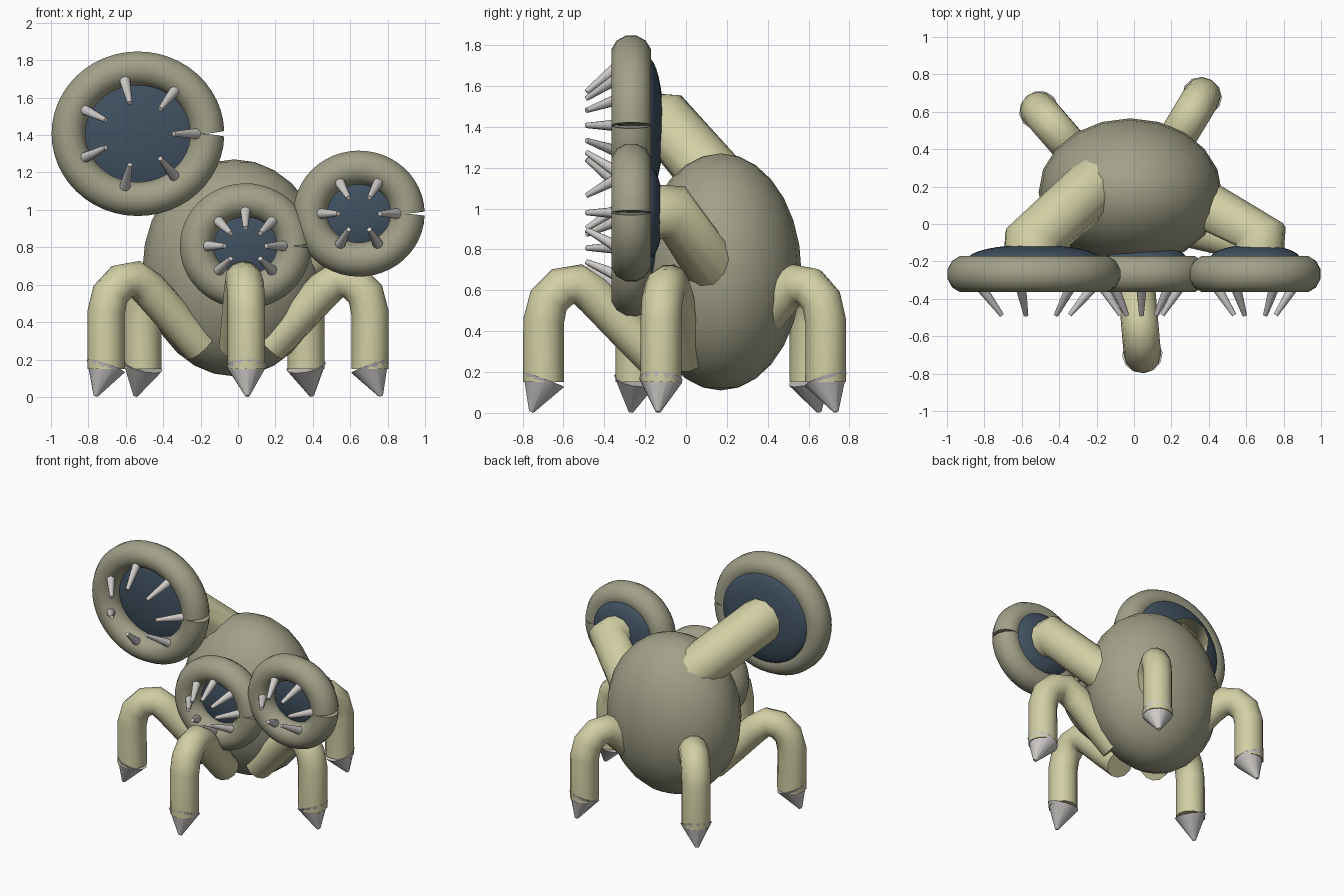
import bpy, bmesh
from math import sin, cos, pi, radians
from mathutils import Vector, Matrix

cube = bpy.data.objects.get("Cube")
if cube:
    bpy.data.objects.remove(cube, do_unlink=True)


def material(name, rgb):
    mat = bpy.data.materials.new(name)
    mat.use_nodes = True
    mat.diffuse_color = (*rgb, 1)
    mat.node_tree.nodes["Principled BSDF"].inputs["Base Color"].default_value = (*rgb, 1)
    return mat


OLIVE = material("olive_hide", (0.36, 0.355, 0.25))
PALE = material("pale_limb", (0.64, 0.62, 0.37))
BLUE = material("dark_blue_membrane", (0.052, 0.083, 0.12))
BONE = material("grey_bone", (0.62, 0.60, 0.58))


def finish(name, bm, mat, sharp=50):
    bmesh.ops.recalc_face_normals(bm, faces=bm.faces)
    mesh = bpy.data.meshes.new(name)
    bm.to_mesh(mesh)
    bm.free()
    mesh.materials.append(mat)
    obj = bpy.data.objects.new(name, mesh)
    bpy.context.collection.objects.link(obj)
    bpy.ops.object.select_all(action="DESELECT")
    obj.select_set(True)
    bpy.context.view_layer.objects.active = obj
    bpy.ops.object.shade_smooth_by_angle(angle=radians(sharp))
    return obj


def ellipsoid(name, centre, radii, mat, segments, rings):
    bm = bmesh.new()
    bmesh.ops.create_uvsphere(bm, u_segments=segments, v_segments=rings, radius=1)
    bmesh.ops.transform(bm, matrix=Matrix.Translation(centre) @ Matrix.Diagonal((*radii, 1)),
                        verts=bm.verts)
    return finish(name, bm, mat)


def spike(bm, base, tip, r_base, r_tip, sides=10):
    """Blunt cone running from base to tip."""
    base, tip = Vector(base), Vector(tip)
    axis = tip - base
    turn = axis.to_track_quat("Z", "Y").to_matrix().to_4x4()
    bmesh.ops.create_cone(bm, cap_ends=True, segments=sides, radius1=r_base, radius2=r_tip,
                          depth=axis.length,
                          matrix=Matrix.Translation((base + tip) / 2) @ turn)


def tube(name, points, radius, mat):
    """Round tube swept along a path."""
    curve = bpy.data.curves.new(name, "CURVE")
    curve.dimensions = "3D"
    curve.bevel_depth = radius
    curve.bevel_resolution = 4
    curve.use_fill_caps = True
    spline = curve.splines.new("POLY")
    spline.points.add(len(points) - 1)
    for point, co in zip(spline.points, points):
        point.co = (*co, 1)
    temp = bpy.data.objects.new(name, curve)
    bpy.context.collection.objects.link(temp)
    bpy.context.view_layer.update()
    bm = bmesh.new()
    swept = temp.evaluated_get(bpy.context.evaluated_depsgraph_get())
    bm.from_mesh(swept.to_mesh())
    swept.to_mesh_clear()
    bpy.data.objects.remove(temp, do_unlink=True)
    bpy.data.curves.remove(curve)
    bmesh.ops.remove_doubles(bm, verts=bm.verts, dist=0.0005)
    return finish(name, bm, mat, 60)


def lip_ring(name, cx, cz, rx, rz, steps=48, sides=12):
    """Ring with a narrow wedge split on the outer left edge."""
    bm = bmesh.new()
    rings = []
    for i in range(steps + 1):
        ring = []
        for j in range(sides):
            phi = 2 * pi * (j + 0.5) / sides
            gap = 0.035 * max(0, cos(phi))
            a = gap + (2 * pi - 2 * gap) * i / steps
            out = TUBE * cos(phi)
            ring.append(bm.verts.new((cx + (rx + out) * cos(a), HEAD_Y + 0.1 * sin(phi),
                                      cz + (rz + out) * sin(a))))
        rings.append(ring)
    for a, b in zip(rings, rings[1:]):
        for j in range(sides):
            k = (j + 1) % sides
            bm.faces.new((a[j], a[k], b[k], b[j]))
    bm.faces.new(rings[0])
    bm.faces.new(rings[-1])
    return finish(name, bm, OLIVE)


HEAD_Y = -0.268
TUBE = 0.094


def head(name, cx, cz, rx, rz, teeth):
    lip_ring(name + "_lip", cx, cz, rx, rz)
    ellipsoid(name + "_membrane", (cx, -0.19, cz), (rx - 0.015, 0.08, rz - 0.015), BLUE, 32, 16)
    bm = bmesh.new()
    for i in range(teeth):
        a = 2 * pi * i / teeth
        c, s = cos(a), sin(a)
        inner = min(0.13, rx * 0.38)
        spike(bm, (cx + (rx - 0.05) * c, -0.33, cz + (rz - 0.05) * s),
              (cx + (rx - 0.05 - inner) * c, -0.487, cz + (rz - 0.05 - inner) * s), 0.03, 0.013)
    finish(name + "_teeth", bm, BONE)


# Body
ellipsoid("body", (-0.02, 0.17, 0.69), (0.49, 0.395, 0.58), OLIVE, 20, 14)

# Heads and necks
head("right_head", -0.535, 1.407, 0.371, 0.349, 7)
head("middle_head", 0.04, 0.807, 0.26, 0.244, 8)
head("left_head", 0.647, 0.98, 0.26, 0.246, 6)
tube("right_neck", [(-0.1, 0.3, 0.96), (-0.54, -0.09, 1.41), (-0.54, -0.19, 1.41)], 0.16, PALE)
tube("left_neck", [(0.2, 0.2, 0.6), (0.68, -0.06, 0.98), (0.66, -0.18, 0.98)], 0.14, PALE)
tube("middle_neck", [(0.03, 0.1, 0.75), (0.04, -0.18, 0.807)], 0.13, PALE)

# Five legs around the body, each ending in a claw
LEG_PATH = [(0, 0.15), (0, 0.45), (0.025, 0.55), (0.09, 0.615), (0.17, 0.63),
            (0.25, 0.575), (0.42, 0.40), (0.55, 0.27)]
LEG_NAMES = ["front", "left", "back_left", "back_right", "right"]
for i, name in enumerate(LEG_NAMES):
    a = radians(-85 + 72 * i)
    out = Vector((cos(a), sin(a), 0))
    foot = Vector((-0.02, 0.045, 0)) + out * 0.745
    tube(name + "_leg", [foot - out * d + Vector((0, 0, z)) for d, z in LEG_PATH], 0.1, PALE)
    bm = bmesh.new()
    spike(bm, foot + Vector((0, 0, 0.165)), foot + out * 0.06 + Vector((0, 0, 0.005)),
          0.108, 0.012, 12)
    finish(name + "_claw", bm, BONE)
